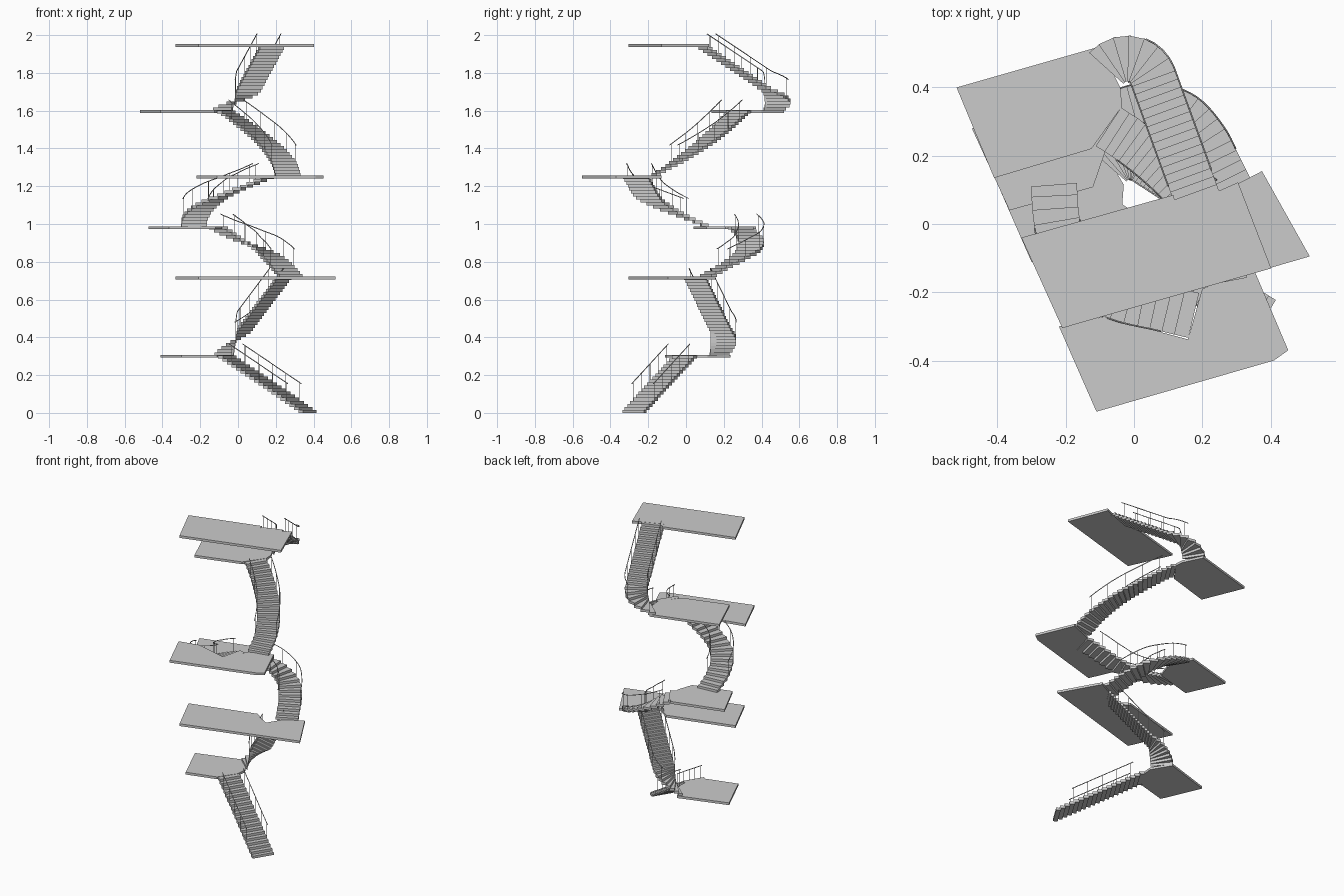
import bpy, math
from mathutils import Vector

if "Cube" in bpy.data.objects:
    bpy.data.objects.remove(bpy.data.objects["Cube"])

HALF = 0.0675      # half the stair width
RISE = 0.0158      # target step height


def mesh_object(name, verts, faces):
    me = bpy.data.meshes.new(name)
    me.from_pydata(verts, [], faces)
    me.update()
    ob = bpy.data.objects.new(name, me)
    bpy.context.collection.objects.link(ob)
    return ob


def add_prism(verts, faces, outline, z0, z1):
    """Counter-clockwise outline extruded from z0 to z1."""
    n, b = len(outline), len(verts)
    verts += [(x, y, z0) for x, y in outline] + [(x, y, z1) for x, y in outline]
    faces.append([b + i for i in reversed(range(n))])
    faces.append([b + n + i for i in range(n)])
    for i in range(n):
        j = (i + 1) % n
        faces.append([b + i, b + j, b + n + j, b + n + i])


def slab(name, outline, top):
    v, f = [], []
    add_prism(v, f, outline, top - 0.015, top)
    return mesh_object(name, v, f)


def smooth_path(pts):
    """Catmull-Rom path through a few plan points."""
    p = [Vector(q) for q in pts]
    p = [2 * p[0] - p[1]] + p + [2 * p[-1] - p[-2]]
    out = []
    for a, b, c, d in zip(p, p[1:], p[2:], p[3:]):
        for k in range(12):
            t = k / 12
            out.append(0.5 * (2 * b + (c - a) * t + (2 * a - 5 * b + 4 * c - d) * t * t
                              + (3 * b - a - 3 * c + d) * t ** 3))
    return out + [p[-2]]


def winder_path(centre, a0, a1, run):
    """Tight clockwise turn followed by a straight run."""
    c = Vector(centre)
    out = []
    for k in range(33):
        a = math.radians(a0 + (a1 - a0) * k / 32)
        out.append(c + 0.08 * Vector((math.cos(a), math.sin(a))))
    a = math.radians(a1)
    d = Vector((math.sin(a), -math.cos(a)))
    return out + [out[-1] + d * run * k / 40 for k in range(1, 41)]


def sampler(path):
    cum = [0]
    for a, b in zip(path, path[1:]):
        cum.append(cum[-1] + (b - a).length)

    def point(t):
        s = min(max(t, 0), 1) * cum[-1]
        for i in range(len(path) - 1):
            if s <= cum[i + 1] or i == len(path) - 2:
                return path[i].lerp(path[i + 1], (s - cum[i]) / (cum[i + 1] - cum[i]))

    def side(t, off):
        d = (point(t + 0.01) - point(t - 0.01)).normalized()
        return point(t) + Vector((-d.y, d.x)) * off
    return side


def tube(name, lines, radius):
    cu = bpy.data.curves.new(name, 'CURVE')
    cu.dimensions = '3D'
    cu.bevel_depth = radius
    cu.bevel_resolution = 1
    cu.use_fill_caps = True
    for line in lines:
        sp = cu.splines.new('POLY')
        sp.points.add(len(line) - 1)
        for p, co in zip(sp.points, line):
            p.co = (*co, 1)
    ob = bpy.data.objects.new(name, cu)
    bpy.context.collection.objects.link(ob)


def flight(name, path, z0, z1):
    side = sampler(path)
    n = round((z1 - z0) / RISE)
    rise = (z1 - z0) / n
    # treads: one block per step, slightly overlapping the one below
    v, f = [], []
    for i in range(n):
        a, b = max(i - 0.15, 0) / n, (i + 1) / n
        outline = [side(a, HALF), side(a, -HALF), side(b, -HALF), side(b, HALF)]
        add_prism(v, f, [tuple(p) for p in outline], z0 + i * rise, z0 + (i + 1) * rise)
    mesh_object(name + "_steps", v, f)
    # handrails and posts on both edges
    rails, posts = [], []
    for off in (HALF, -HALF):
        rails.append([(*side(t, off), z0 + (z1 - z0) * t + 0.1)
                      for t in [0.18 + 0.69 * k / 24 for k in range(25)]])
        for k in range(5):
            t = 0.2 + 0.64 * k / 4
            p, z = side(t, off * 0.98), z0 + (z1 - z0) * t
            posts.append([(*p, z - 0.005), (*p, z + 0.1)])
    tube(name + "_handrails", rails, 0.0025)
    tube(name + "_posts", posts, 0.0016)


# landings and floors, bottom to top
slab("landing_1", [(-.41, .14), (-.30, -.112), (-.11, -.06), (-.035, .05),
                   (-.03, .115), (-.10, .235)], .307)
slab("floor_1", [(-.33, -.04), (-.21, -.305), (.515, -.095), (.375, .155),
                 (.28, .105), (.21, -.005), (.09, .075)], .722)
slab("landing_2", [(-.475, .28), (-.365, .04), (-.12, .108), (-.085, .21), (-.145, .37)], .988)
slab("floor_2", [(-.22, -.30), (-.11, -.55), (.41, -.40), (.452, -.37), (.35, -.13),
                 (.20, -.19), (.158, -.338), (-.09, -.272)], 1.257)
slab("landing_3", [(-.52, .40), (-.41, .135), (-.125, .22), (-.035, .345),
                   (-.04, .40), (-.10, .52)], 1.603)
slab("floor_3", [(-.33, -.04), (-.21, -.305), (.402, -.13), (.305, .122),
                 (.255, .1), (.125, .05), (.115, .085)], 1.953)

# flights, bottom to top
flight("flight_1", smooth_path([(.38, -.28), (.155, -.14), (-.07, .0)]), 0, .305)
flight("flight_2", winder_path((-.012, .118), 140, 57, .255), .305, .72)
flight("flight_3", smooth_path([(.28, .105), (.245, .175), (.205, .25), (.14, .32),
                                (.05, .345), (-.03, .33), (-.12, .28)]), .72, .987)
flight("flight_4", smooth_path([(-.235, .115), (-.225, .0), (-.19, -.1), (-.12, -.18),
                                (-.03, -.22), (.07, -.243), (.175, -.268)]), .987, 1.255)
flight("flight_5", smooth_path([(.265, -.17), (.245, -.07), (.205, .02), (.15, .1),
                                (.08, .17), (.0, .235), (-.075, .285)]), 1.255, 1.602)
flight("flight_6", winder_path((-.02, .405), 140, 20, .39), 1.602, 1.952)
